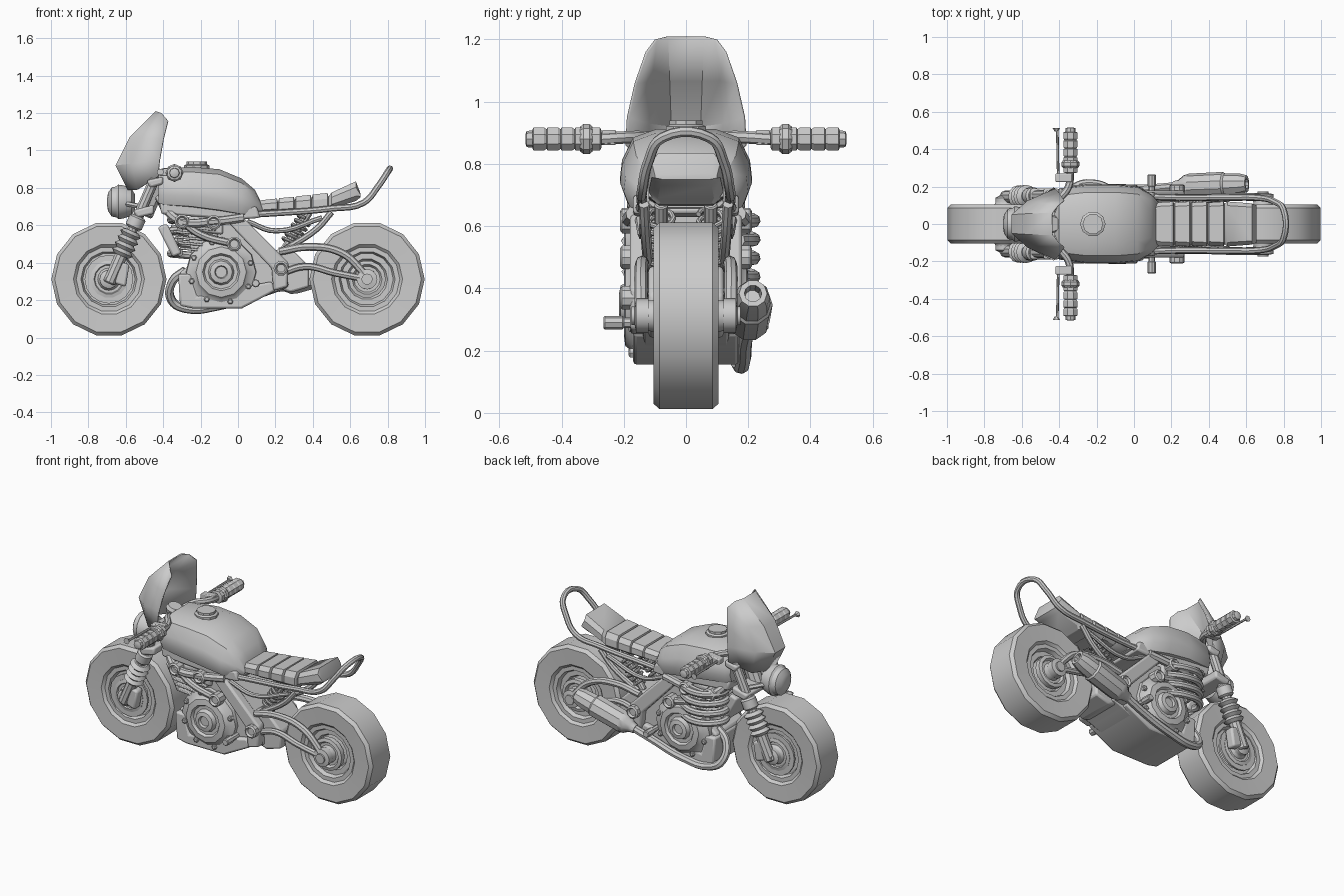
import bpy, bmesh, math
from mathutils import Vector

old = bpy.data.objects.get("Cube")
if old:
    bpy.data.objects.remove(old, do_unlink=True)

grey = bpy.data.materials.new("plain grey")
grey.use_nodes = True
COLOUR = (.6, .6, .6, 1)
grey.diffuse_color = COLOUR
grey.node_tree.nodes["Principled BSDF"].inputs["Base Color"].default_value = COLOUR
parts = []


def finish(name, bm, bevel=0):
    bmesh.ops.recalc_face_normals(bm, faces=bm.faces)
    mesh = bpy.data.meshes.new(name)
    bm.to_mesh(mesh)
    bm.free()
    ob = bpy.data.objects.new(name, mesh)
    bpy.context.collection.objects.link(ob)
    mesh.materials.append(grey)
    if bevel:
        mod = ob.modifiers.new("soft edges", "BEVEL")
        mod.width, mod.segments = bevel, 2
    parts.append(ob)
    return ob


def skin(bm, rings, closed=True, caps=True):
    for a, b in zip(rings, rings[1:]):
        n = len(a)
        for i in range(n if closed else n - 1):
            j = (i + 1) % n
            bm.faces.new((a[i], a[j], b[j], b[i]))
    if caps:
        bm.faces.new(rings[0])
        bm.faces.new(rings[-1])


def lathe(name, base, axis, profile, sides=14, phase=0):
    """Revolve (radius, distance) pairs around an axis through base."""
    q = Vector(axis).to_track_quat("Z", "Y")
    bm = bmesh.new()
    rings = []
    for r, t in profile:
        ring = []
        for i in range(sides):
            a = math.tau * i / sides + phase
            p = q @ Vector((r * math.cos(a), r * math.sin(a), t))
            ring.append(bm.verts.new(Vector(base) + p))
        rings.append(ring)
    skin(bm, rings)
    return finish(name, bm)


def rod(name, a, b, r, sides=10):
    d = Vector(b) - Vector(a)
    return lathe(name, a, d, [(r * .8, 0), (r, r * .2), (r, d.length - r * .2), (r * .8, d.length)], sides)


def slab(name, outline, y0, y1, bevel=.012):
    """Side-view outline extruded across the width."""
    bm = bmesh.new()
    skin(bm, [[bm.verts.new((x, y, z)) for x, z in outline] for y in (y0, y1)])
    return finish(name, bm, bevel)


def loft(name, rows, section, bevel=0):
    """Rows of (x, half width, bottom, top) skinned with one section."""
    bm = bmesh.new()
    skin(bm, [[bm.verts.new((x, u * w, b + v * (t - b))) for u, v in section]
              for x, w, b, t in rows])
    return finish(name, bm, bevel)


def tube(name, points, r, closed=False, smooth=True):
    cu = bpy.data.curves.new(name, "CURVE")
    cu.dimensions = "3D"
    cu.bevel_depth, cu.bevel_resolution, cu.resolution_u = r, 2, 5
    cu.use_fill_caps = True
    sp = cu.splines.new("BEZIER" if smooth else "POLY")
    knots = sp.bezier_points if smooth else sp.points
    knots.add(len(points) - 1)
    for k, p in zip(knots, points):
        if smooth:
            k.co = p
            k.handle_left_type = k.handle_right_type = "AUTO"
        else:
            k.co = (*p, 1)
    sp.use_cyclic_u = closed
    tmp = bpy.data.objects.new(name, cu)
    bpy.context.collection.objects.link(tmp)
    mesh = bpy.data.meshes.new_from_object(tmp.evaluated_get(bpy.context.evaluated_depsgraph_get()))
    bpy.data.objects.remove(tmp)
    bm = bmesh.new()
    bm.from_mesh(mesh)
    return finish(name, bm)


def mirrored(half):
    return half + [(-u, v) for u, v in reversed(half)]


# Wheels: fat tyre, stepped rim and hub
half = [(.05, .12), (.06, .05), (.1, .04), (.11, .06), (.14, .06), (.15, .085), (.175, .085), (.19, .1), (.29, .104), (.308, .085)]
wheel = [(r, -t) for r, t in half] + [(r, t) for r, t in reversed(half)]
for name, x in (("front", -.69), ("rear", .69)):
    lathe(name + "_wheel", (x, 0, .312), (0, 1, 0), wheel)
    rod(name + "_axle", (x, -.17, .312), (x, .17, .312), .022)
    for s in (-1, 1):
        lathe(name + "_hub_ring", (x, s * .07, .312), (0, s, 0),
              [(.1, 0), (.1, .03), (.08, .035), (.07, .02), (.05, .02), (.05, .07), (.03, .08)])

# Tank with filler cap
tank_half = [(.55, 0), (.9, .05), (1, .3), (.97, .55), (.8, .88), (.45, 1)]
loft("fuel_tank", [(-.425, .17, .71, .88), (-.4, .19, .7, .905), (-.25, .212, .69, .912), (-.1, .212, .67, .9),
                   (.02, .2, .65, .85), (.09, .16, .65, .79), (.13, .12, .66, .71)], mirrored(tank_half))
lathe("filler_cap", (-.22, 0, .89), (0, 0, 1), [(.068, 0), (.068, .03), (.055, .036), (.055, .05), (.03, .05)], 10)
slab("tank_underside", [(-.42, .72), (-.41, .66), (0, .63), (.12, .64), (.1, .7)], -.17, .17)

# Ribbed seat and tail
seat_half = [(.75, 0), (1, .25), (1, .7), (.82, 1)]
rows = [(.11, .1, .66, .73)]
for x in (.13, .22, .31, .4):
    top = .735 + (x - .13) * .11
    rows += [(x, .115, .665, top), (x + .078, .12, .67, top + .008), (x + .084, .108, .672, top - .012)]
rows += [(.5, .12, .69, .775), (.63, .11, .73, .835), (.655, .1, .75, .77)]
loft("seat", rows, mirrored(seat_half))

# Rear rails joined in a rising tail hoop
rail = [(.02, .15, .655), (.2, .142, .665), (.5, .142, .69), (.67, .14, .72), (.75, .12, .81), (.8, .075, .885)]
tube("seat_rail_hoop", rail + [(x, -y, z) for x, y, z in reversed(rail)], .017)

# Engine, crankcase and belly
slab("crankcase", [(-.31, .35), (-.3, .18), (.02, .165), (.19, .24), (.27, .27), (.26, .4), (.05, .61), (-.28, .62), (-.24, .4)], -.14, .14)
slab("belly_pan", [(-.32, .34), (-.31, .17), (-.24, .155), (.02, .155), (.2, .25), (.18, .3), (-.22, .22), (-.25, .34)], -.17, .17)
for i in range(6):
    z = .45 + i * .03
    x = -.2 - i * .012
    slab("cylinder_fin", [(x - .11, z + .02), (x - .11, z + .034), (x + .13, z + .014), (x + .13, z)], -.165, .165, .004)
slab("cylinder_head", [(-.33, .64), (-.31, .58), (-.08, .55), (-.08, .66)], -.16, .16)
slab("radiator", [(-.43, .59), (-.38, .61), (-.3, .45), (-.35, .43)], -.11, .11)
for s in (-1, 1):
    lathe("engine_cover", (-.09, s * .13, .35), (0, s, 0),
          [(.19, 0), (.185, .03), (.15, .045), (.135, .065), (.1, .07), (.09, .055), (.07, .055), (.06, .08), (.035, .085), (.03, .07)], 12)
    for i in range(8):
        a = math.tau * i / 8 + .3
        c = (-.09 + .165 * math.cos(a), s * .15, .35 + .165 * math.sin(a))
        lathe("cover_bolt", c, (0, s, 0), [(.016, 0), (.016, .03), (.01, .034)], 6)
    # Side frame: broad diagonal plate, upper tubes and pivot bolts
    slab("frame_plate", [(-.07, .635), (.03, .64), (.27, .4), (.265, .27), (.19, .25), (.18, .37)], s * .12, s * .18)
    tube("upper_frame_tube", [(-.42, s * .07, .75), (-.38, s * .14, .68), (-.3, s * .18, .62), (-.13, s * .185, .62), (.03, s * .17, .64)], .024)
    tube("lower_frame_tube", [(-.3, s * .18, .62), (-.2, s * .18, .55), (-.02, s * .18, .5)], .02)
    for x, z in ((-.3, .62), (-.13, .615), (-.02, .5), (.23, .37)):
        lathe("frame_bolt", (x, s * .15, z), (0, s, 0), [(.04, 0), (.04, .055), (.03, .062), (.022, .05), (.015, .05)], 10)
    tube("seat_strut", [(.5, s * .135, .67), (.42, s * .13, .58), (.25, s * .12, .47)], .017)
    tube("seat_brace", [(.05, s * .15, .62), (.2, s * .14, .57), (.45, s * .135, .64)], .014)
    # Swingarm: two bowed tubes meeting at the axle
    tube("swingarm_upper", [(.22, s * .14, .46), (.38, s * .14, .485), (.55, s * .145, .455), (.65, s * .145, .37), (.69, s * .145, .312)], .021)
    tube("swingarm_lower", [(.22, s * .14, .34), (.36, s * .14, .38), (.52, s * .145, .345), (.69, s * .145, .312)], .019)
    lathe("axle_clamp", (.69, s * .12, .312), (0, s, 0), [(.055, 0), (.055, .04), (.03, .045), (.03, .055)], 12)
    # Foot peg
    rod("foot_peg", (.095, s * .14, .29), (.095, s * .265, .29), .017, 8)
    rod("foot_peg_tip", (.095, s * .2, .29), (.095, s * .265, .29), .022, 8)

    # Front fork: tube, ribbed gaiter, lower leg and brake caliper
    y = s * .155
    top, foot = Vector((-.445, y, .85)), Vector((-.69, y * .93, .29))
    down = foot - top
    rod("fork_tube", top, top + down * .6, .029)
    gaiter = [(.038, 0)]
    for i in range(4):
        gaiter += [(.06, .018 + i * .036), (.042, .036 + i * .036)]
    lathe("fork_gaiter", top + down * .5, down, gaiter, 12)
    lathe("fork_collar", top + down * .36, down, [(.035, 0), (.046, .01), (.046, .06), (.035, .07)], 12)
    rod("fork_leg", top + down * .7, foot, .035)
    slab("brake_caliper", [(-.64, .41), (-.58, .39), (-.6, .27), (-.66, .29)], s * .11, s * .17)
    lathe("brake_disc", (-.69, s * .085, .312), (0, s, 0), [(.13, 0), (.13, .012), (.06, .013), (.05, .03)], 16)

    # Handlebar, faceted grip, lever
    tube("handlebar", [(-.43, s * .07, .87), (-.4, s * .13, .885), (-.35, s * .2, .885), (-.34, s * .28, .88), (-.34, s * .4, .88)], .02)
    grip = [(.03, 0)]
    for i in range(5):
        t = i * .045
        grip += [(.04, t + .004), (.04, t + .038), (.034, t + .041)]
    lathe("hand_grip", (-.34, s * .272, .88), (0, s, 0), grip, 8, math.pi / 8)
    lathe("grip_collar", (-.34, s * .3, .88), (0, s, 0), [(.04, 0), (.048, .01), (.048, .03), (.04, .04)], 8)
    lathe("bar_end", (-.34, s * .49, .88), (0, s, 0), [(.028, 0), (.026, .022), (.015, .026)], 8)
    slab("lever_clamp", [(-.42, .9), (-.33, .91), (-.33, .86), (-.42, .865)], s * .225, s * .27, .005)
    rod("brake_lever", (-.405, s * .24, .885), (-.41, s * .5, .885), .007, 6)
    lathe("lever_tip", (-.415, s * .495, .885), (0, s, 0), [(.01, 0), (.02, .018)], 6)
    rod("lamp_bracket", (-.52, s * .14, .7), (-.62, s * .05, .72), .014, 6)

# Steering clamps and gauge
slab("upper_fork_clamp", [(-.49, .84), (-.4, .86), (-.4, .82), (-.47, .8)], -.19, .19)
slab("lower_fork_clamp", [(-.56, .68), (-.45, .71), (-.45, .66), (-.54, .64)], -.19, .19)
rod("steering_stem", (-.42, 0, .84), (-.5, 0, .65), .045)
lathe("gauge", (-.45, 0, .86), (.3, 0, 1), [(.04, 0), (.05, .03), (.04, .05)], 12)

# Headlight
lathe("headlight", (-.55, 0, .725), (-1, 0, 0), [(.04, 0), (.075, .02), (.09, .06), (.095, .09), (.085, .1), (.08, .125), (.05, .145), (.02, .15)], 14)

# Windscreen: folded sheet, mirrored columns from centre to edge
columns = [
    [(-.59, .05, .79), (-.655, .05, .92), (-.58, .055, 1.07), (-.44, .06, 1.21)],
    [(-.54, .12, .79), (-.57, .125, .93), (-.51, .115, 1.07), (-.41, .1, 1.2)],
    [(-.43, .195, .86), (-.42, .19, .95), (-.4, .165, 1.06), (-.375, .13, 1.16)]]
bm = bmesh.new()
sheet = [[(x, -y, z) for x, y, z in c] for c in reversed(columns)] + columns
skin(bm, [[bm.verts.new(p) for p in c] for c in sheet], closed=False, caps=False)
screen = finish("windscreen", bm)
screen.modifiers.new("thickness", "SOLIDIFY").thickness = .008

# Exhaust: four headers down the left flank into one low pipe
for i in range(4):
    z = .635 - i * .06
    tube("exhaust_header", [(-.31, .06, z), (-.36, .12, z - .005), (-.32, .195, z - .01), (-.2, .215, z - .02), (-.1, .17, z - .02)], .021)
tube("exhaust_pipe", [(-.28, .08, .36), (-.35, .1, .3), (-.355, .15, .2), (-.28, .17, .155), (-.1, .185, .17), (.1, .19, .23), (.27, .205, .29)], .024)
lathe("muffler", (.21, .2, .27), (.38, .015, .11), [(.028, 0), (.035, .03), (.058, .06), (.066, .09), (.068, .28), (.06, .29), (.056, .37), (.045, .41), (.028, .41), (.025, .36)], 10)

# Rear shock: damper with coil spring
a, b = Vector((.38, 0, .67)), Vector((.24, 0, .46))
for s in (-1, 1):
    side = Vector((0, s * .08, 0))
    rod("shock_damper", a + side, b + side, .022)
    q = (b - a).to_track_quat("Z", "Y")
    coil = [a + side + (b - a) * (.15 + .7 * i / 60) + q @ Vector((.04 * math.cos(i * .63), .04 * math.sin(i * .63), 0)) for i in range(61)]
    tube("shock_spring", coil, .009, smooth=False)
slab("swingarm_pivot", [(.2, .47), (.29, .47), (.38, .38), (.38, .27), (.28, .24), (.2, .27)], -.12, .12)

# Smooth shading with crisp folds
bpy.ops.object.select_all(action="DESELECT")
for ob in parts:
    ob.select_set(True)
bpy.context.view_layer.objects.active = parts[0]
bpy.ops.object.shade_smooth_by_angle(angle=math.radians(32))
